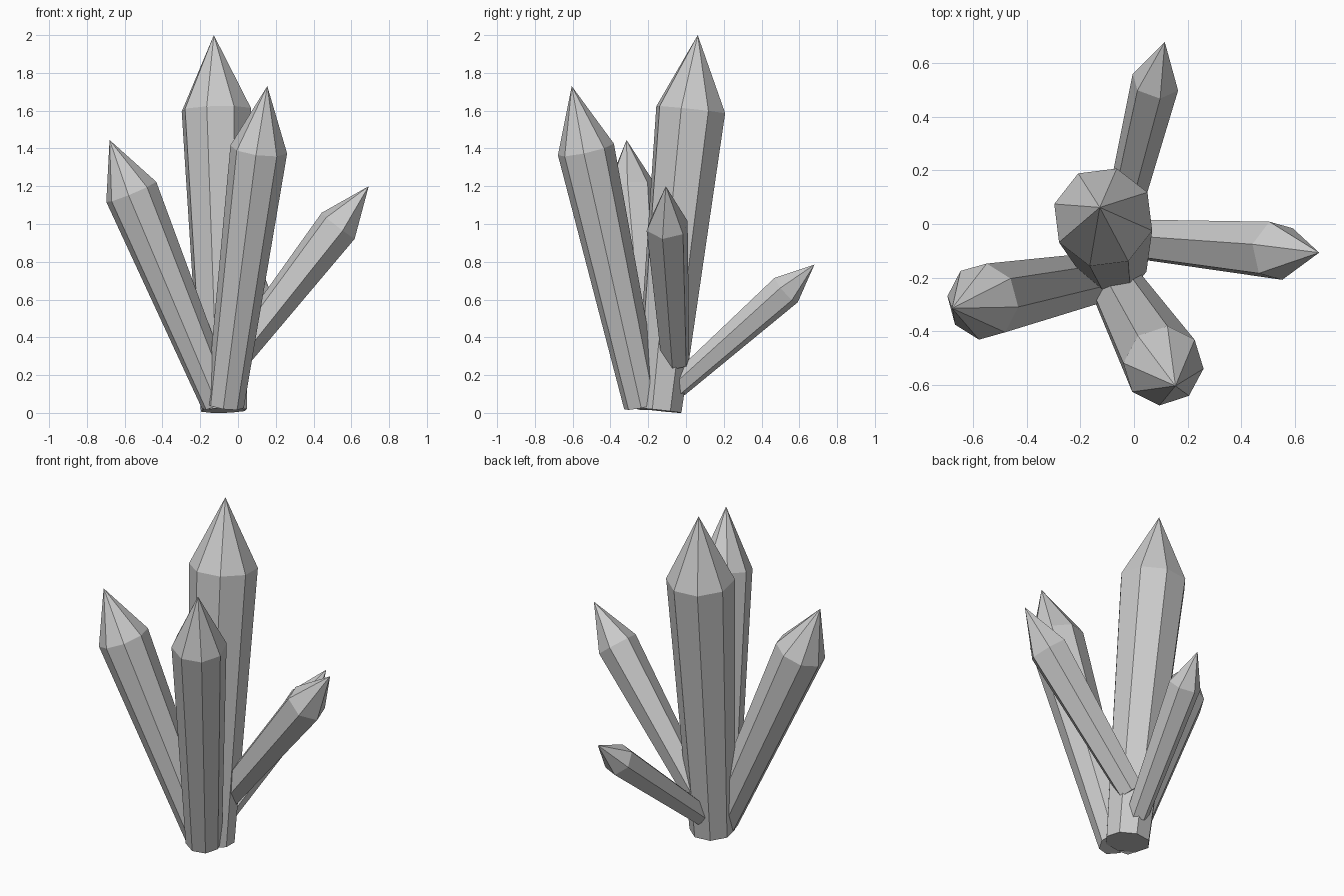
import bpy, bmesh
from math import cos, sin, tau
from mathutils import Vector

if "Cube" in bpy.data.objects:
    bpy.data.objects.remove(bpy.data.objects["Cube"])


def crystal(name, sides, base, r0, shoulder, r1, tip, corner):
    """Tapered prism with a pointed tip; corner = direction of one shoulder corner."""
    base, shoulder, tip = Vector(base), Vector(shoulder), Vector(tip)
    axis = (shoulder - base).normalized()
    u = Vector(corner)
    u = (u - axis * u.dot(axis)).normalized()
    v = axis.cross(u)
    bm = bmesh.new()

    def ring(c, r):
        return [bm.verts.new(c + r * (u * cos(tau * i / sides) + v * sin(tau * i / sides)))
                for i in range(sides)]

    low, high = ring(base, r0), ring(shoulder, r1)
    apex = bm.verts.new(tip)
    for i in range(sides):
        j = (i + 1) % sides
        bm.faces.new((low[i], low[j], high[j], high[i]))
        bm.faces.new((high[i], high[j], apex))
    bm.faces.new(low[::-1])
    mesh = bpy.data.meshes.new(name)
    bm.to_mesh(mesh)
    bm.free()
    bpy.context.collection.objects.link(bpy.data.objects.new(name, mesh))


# Large eight-sided crystals
crystal("main_crystal", 8, (-0.075, -0.145, 0.013), 0.126,
        (-0.115, 0.025, 1.605), 0.19, (-0.128, 0.062, 2.0), (0.18, -0.05, 0))
crystal("front_crystal", 8, (-0.068, -0.23, 0.04), 0.1,
        (0.11, -0.53, 1.395), 0.152, (0.155, -0.605, 1.73), (0.15, -0.01, -0.025))
crystal("left_crystal", 8, (-0.1, -0.195, 0.05), 0.095,
        (-0.565, -0.29, 1.17), 0.144, (-0.68, -0.315, 1.445), (0.135, -0.02, 0.05))
# Small six-sided crystals
crystal("right_crystal", 6, (-0.025, -0.055, 0.275), 0.076,
        (0.53, -0.1, 0.99), 0.114, (0.692, -0.107, 1.2), (-0.09, 0.025, 0.07))
crystal("back_crystal", 6, (-0.065, -0.05, 0.137), 0.062,
        (0.08, 0.53, 0.65), 0.091, (0.115, 0.68, 0.785), (0.085, -0.02, 0.02))
